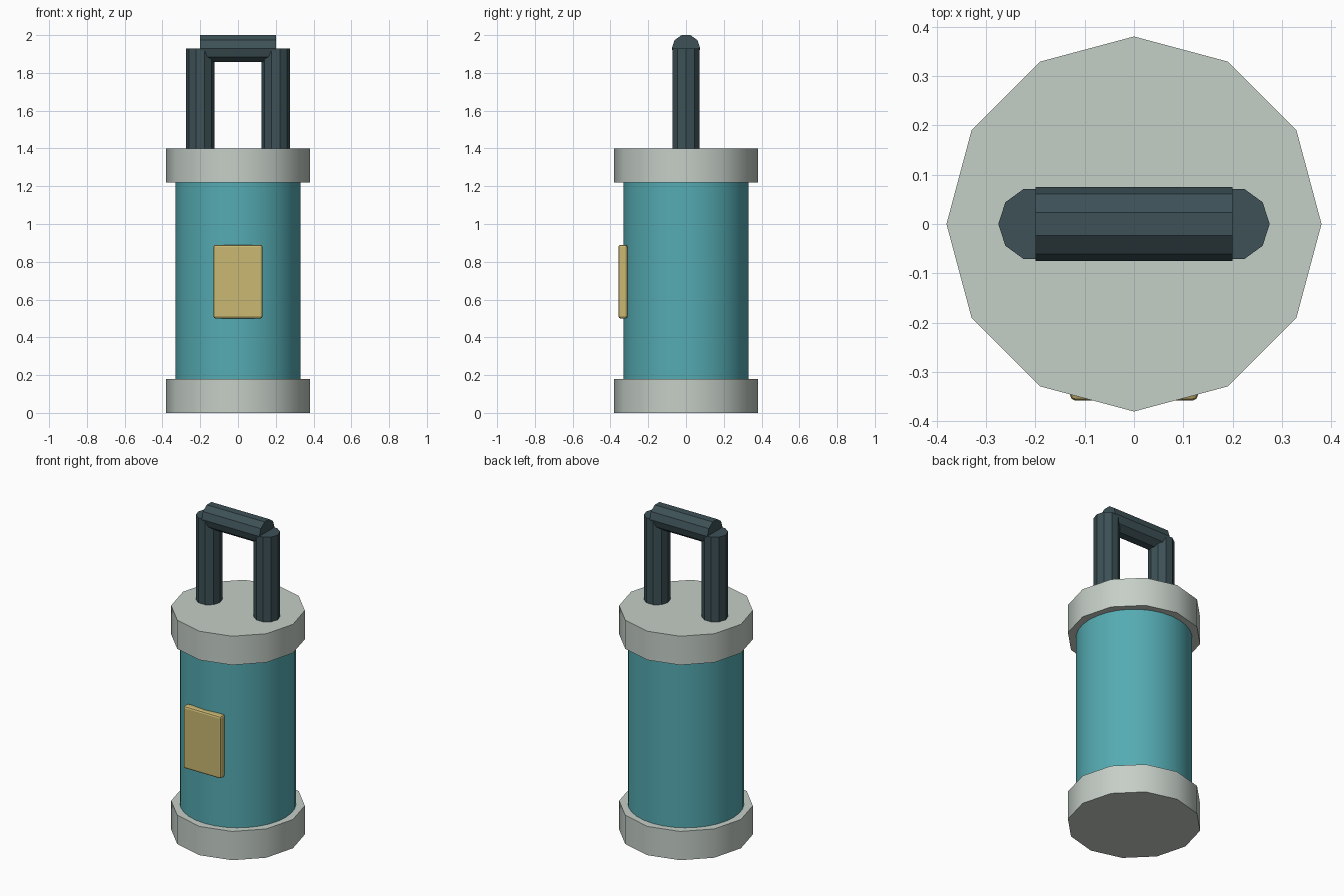
import bpy
import math

cube = bpy.data.objects.get("Cube")
if cube:
    bpy.data.objects.remove(cube, do_unlink=True)


def material(name, rgb):
    mat = bpy.data.materials.new(name)
    mat.use_nodes = True
    mat.diffuse_color = (*rgb, 1)
    mat.node_tree.nodes["Principled BSDF"].inputs["Base Color"].default_value = (*rgb, 1)
    return mat


TEAL = material("teal", (0.09, 0.41, 0.45))
GREY = material("pale_grey", (0.56, 0.62, 0.57))
SLATE = material("dark_slate", (0.047, 0.083, 0.095))
GOLD = material("dull_gold", (0.59, 0.48, 0.17))


def cylinder(name, mat, sides, radius, length, location, rotation=(0, 0, 0), smooth=True):
    bpy.ops.mesh.primitive_cylinder_add(vertices=sides, radius=radius, depth=length,
                                        location=location, rotation=rotation)
    obj = bpy.context.object
    obj.name = name
    obj.data.materials.append(mat)
    if smooth:
        bpy.ops.object.shade_smooth_by_angle(angle=math.radians(35))
    return obj


# Round body between two twelve-sided caps
cylinder("body", TEAL, 32, 0.33, 1.06, (0, 0, 0.7))
cylinder("bottom_cap", GREY, 12, 0.38, 0.18, (0, 0, 0.09))
cylinder("top_cap", GREY, 12, 0.38, 0.18, (0, 0, 1.31))

# Faceted carrying handle: two posts and a crossbar
quarter = math.pi / 2
for side, x in (("left", 0.2), ("right", -0.2)):
    cylinder(side + "_handle_post", SLATE, 10, 0.075, 0.54, (x, 0, 1.66),
             (0, 0, quarter), smooth=False)
cylinder("handle_bar", SLATE, 10, 0.075, 0.4, (0, 0, 1.929), (0, quarter, 0), smooth=False)

# Label plate with softened edges, set into the front of the body
bpy.ops.mesh.primitive_cube_add(size=1, location=(0, -0.334, 0.695))
plate = bpy.context.object
plate.name = "label_plate"
plate.scale = (0.26, 0.048, 0.39)
bpy.ops.object.transform_apply(location=False, rotation=False, scale=True)
plate.data.materials.append(GOLD)
bevel = plate.modifiers.new("soft_edges", "BEVEL")
bevel.width = 0.012
bevel.segments = 2
